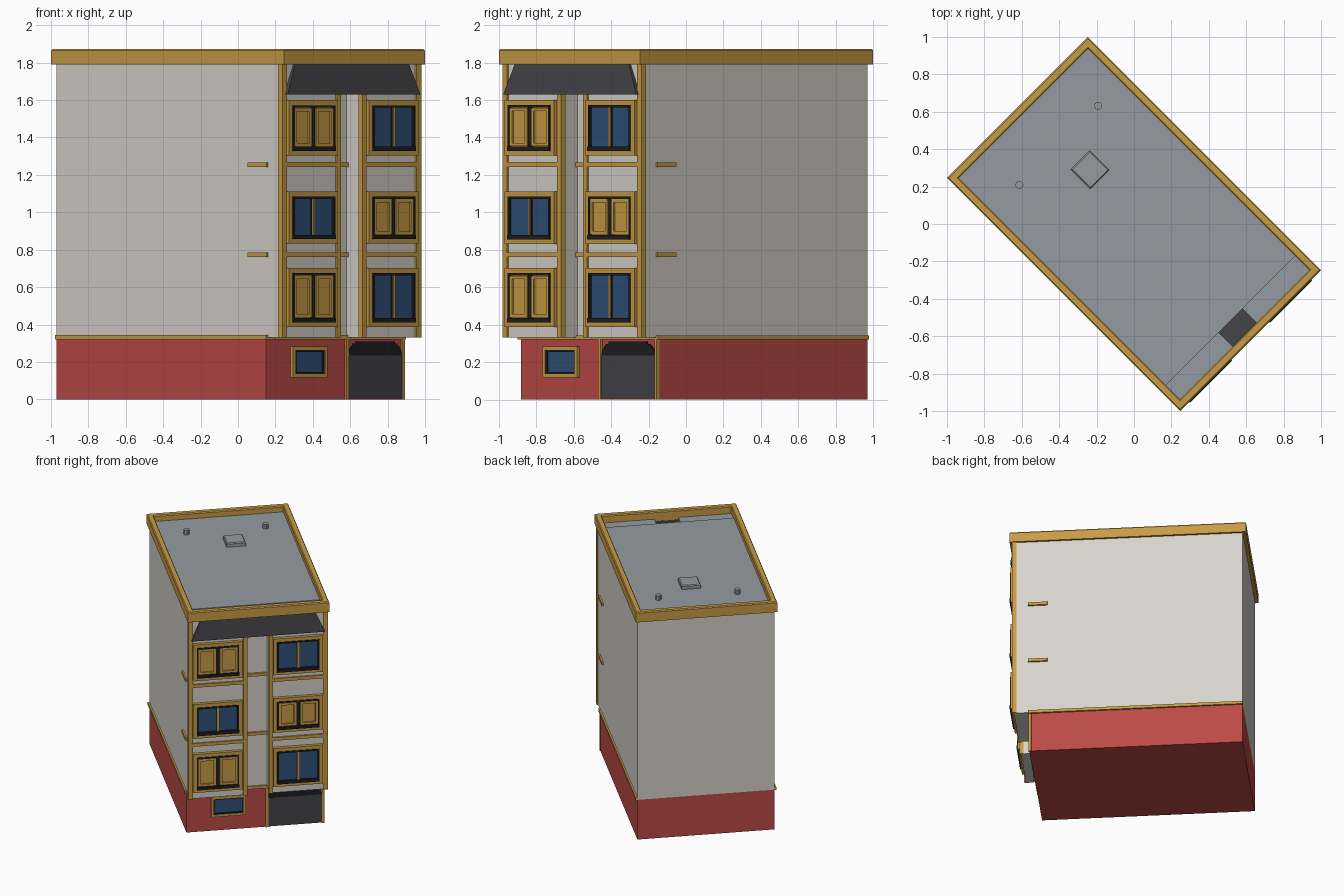
import bpy, bmesh, math
from mathutils import Matrix

if "Cube" in bpy.data.objects:
    bpy.data.objects.remove(bpy.data.objects["Cube"])

TURN = Matrix.Rotation(math.radians(45), 4, 'Z')   # building stands at 45 degrees


def material(name, r, g, b):
    m = bpy.data.materials.new(name)
    m.diffuse_color = (r, g, b, 1)
    m.use_nodes = True
    m.node_tree.nodes["Principled BSDF"].inputs["Base Color"].default_value = m.diffuse_color
    return m


WALL = material("pale_plaster", .68, .65, .60)
RED = material("red_base", .50, .068, .062)
GOLD = material("ochre_trim", .58, .33, .06)
ROOF = material("grey_roof", .30, .33, .36)
DARK = material("charcoal", .058, .058, .068)
BLACK = material("black_frame", .013, .013, .017)
BLUE = material("blue_glass", .028, .08, .19)


# Local axes: u along the facade, d towards the street, z up
def finish(name, bm, mat):
    bmesh.ops.recalc_face_normals(bm, faces=bm.faces)
    bm.transform(TURN)
    me = bpy.data.meshes.new(name)
    bm.to_mesh(me)
    bm.free()
    me.materials.append(mat)
    ob = bpy.data.objects.new(name, me)
    bpy.context.collection.objects.link(ob)
    return ob


def hexa(bm, low, high, z0, z1):
    """Solid between two rectangles (u0, u1, d0, d1) at z0 and z1."""
    rings = []
    for (u0, u1, d0, d1), z in ((low, z0), (high, z1)):
        rings.append([bm.verts.new((u, -d, z)) for u, d in
                      ((u0, d0), (u1, d0), (u1, d1), (u0, d1))])
    a, b = rings
    bm.faces.new(a[::-1])
    bm.faces.new(b)
    for i in range(4):
        j = (i + 1) % 4
        bm.faces.new((a[i], a[j], b[j], b[i]))


def boxes(name, mat, *items):
    bm = bmesh.new()
    for u0, u1, d0, d1, z0, z1 in items:
        r = (u0, u1, d0, d1)
        hexa(bm, r, r, z0, z1)
    return finish(name, bm, mat)


def ring(u0, u1, d0, d1, z0, z1, t):
    """Four bars of an upright frame of width t."""
    return [(u0, u1, d0, d1, z0, z0 + t), (u0, u1, d0, d1, z1 - t, z1),
            (u0, u0 + t, d0, d1, z0 + t, z1 - t), (u1 - t, u1, d0, d1, z0 + t, z1 - t)]


A, FRONT, BACK, BAY = .517, .73, -.855, .85

# Main volumes
boxes("ground_floor", RED, (-A, A, BACK, FRONT, 0, .325))
boxes("upper_walls", WALL, (-A, A, BACK, FRONT, .325, 1.80))
boxes("main_roof", ROOF, (-.5, .5, -.85, FRONT, 1.79, 1.825))
for side, name in ((-1, "left"), (1, "right")):
    u0, u1 = sorted((side * .09, side * A))
    boxes(name + "_bay", WALL, (u0, u1, FRONT - .01, BAY, .33, 1.79))
    boxes(name + "_bay_roof", ROOF, (u0, u1, FRONT, BAY, 1.785, 1.812))

# Parapet ring with a small chamfer
OU, OD, T = .533, .881, .045
bm = bmesh.new()
loops = []
for o, z in ((0, 1.79), (0, 1.865), (.006, 1.873), (T - .006, 1.873), (T, 1.865), (T, 1.79)):
    u, d = OU - o, OD - o
    loops.append([bm.verts.new(p) for p in ((-u, -d, z), (u, -d, z), (u, d, z), (-u, d, z))])
for k in range(6):
    p, q = loops[k], loops[(k + 1) % 6]
    for i in range(4):
        j = (i + 1) % 4
        bm.faces.new((p[i], p[j], q[j], q[i]))
finish("parapet", bm, GOLD)

# Sloped dark canopy over the top windows, and its soffit across the recess
bm = bmesh.new()
hexa(bm, (-.502, .502, .835, .878), (-.43, .43, .835, .862), 1.63, 1.795)
finish("canopy", bm, DARK)
boxes("canopy_soffit", DARK, (-.09, .09, FRONT, .84, 1.63, 1.65))

# Horizontal bands
boxes("base_band", GOLD, (-.53, .53, BACK + .002, .742, .32, .343))
bands = []
for z in (.773, 1.255):
    bands.append((-.53, .53, .60, .745, z - .012, z + .012))
    for s in (-1, 1):
        u0, u1 = sorted((s * .09, s * A))
        bands.append((u0, u1, BAY - .01, .862, z - .013, z + .013))
boxes("floor_bands", GOLD, *bands)

# Vertical bay trims
trims = []
for s in (-1, 1):
    u0, u1 = sorted((s * .49, s * .526))
    trims.append((u0, u1, .83, .861, .33, 1.79))
    u0, u1 = sorted((s * .082, s * .112))
    trims.append((u0, u1, .83, .861, .33, 1.64))
boxes("bay_trims", GOLD, *trims)


# Two-leaf windows; odd positions have closed shutters
def window(name, u, z0, z1, shutters):
    boxes(name + "_frame", GOLD, *ring(u - .187, u + .187, BAY - .01, .877, z0, z1, .028))
    u0, u1, b0, b1 = u - .159, u + .159, z0 + .028, z1 - .028
    boxes(name + "_inner_frame", BLACK,
          *ring(u0, u1, BAY - .01, .883, b0, b1, .012),
          (u0, u1, BAY - .01, .888, b0 - .004, b0 + .020),
          (u - .013, u + .013, BAY - .01, .874, b0, b1))
    leaves, rims = [], []
    for s in (-1, 1):
        p, q = sorted((u + s * .012, u + s * .150))
        leaves.append((p, q, BAY - .01, .868, b0, b1))
        if shutters:
            rims += ring(p + .003, q - .003, .86, .880, b0 + .022, b1 - .014, .018)
    boxes(name + "_leaves", GOLD if shutters else BLUE, *leaves)
    if shutters:
        boxes(name + "_shutter_rims", GOLD, *rims)
    else:
        boxes(name + "_mullion", GOLD, (u - .007, u + .007, .86, .882, b0 + .02, b1 - .012))


for row, (z0, z1) in enumerate(((.388, .703), (.832, 1.112), (1.303, 1.6))):
    for col, u in enumerate((-.306, .300)):
        window("window_%d_%d" % (row, col), u, z0, z1, (row + col) % 2 == 0)

# Small ground floor window
boxes("low_window_frame", GOLD, *ring(-.333, -.073, .72, .750, .118, .282, .018))
boxes("low_window_inner_frame", BLACK, *ring(-.315, -.091, .72, .746, .136, .264, .01))
boxes("low_window_glass", BLUE, (-.31, -.096, .72, .738, .14, .26))

# Wide entrance with a stepped arch head and side posts
boxes("entrance_door", DARK, (.098, .503, .72, .736, .005, .24))
steps = []
for i in range(6):
    w = .198 * math.sqrt(1 - (i / 7.2) ** 2)
    steps.append((.3 - w, .3 + w, .72, .738 + .001 * i, .235 + i * .0125, .2475 + i * .0125))
boxes("entrance_arch", BLACK, *steps)
boxes("entrance_posts", GOLD, (.078, .098, .72, .742, 0, .325), (.503, .521, .72, .742, 0, .325))

# Roof hatch and vents
bm = bmesh.new()
hexa(bm, (-.033, .111, -.445, -.297), (-.033, .111, -.445, -.297), 1.82, 1.85)
hexa(bm, (-.033, .111, -.445, -.297), (-.026, .104, -.438, -.304), 1.85, 1.857)
finish("roof_hatch", bm, ROOF)
for name, u in (("left_vent", -.286), ("right_vent", .311)):
    bm = bmesh.new()
    bmesh.ops.create_cone(bm, cap_ends=True, segments=8, radius1=.022, radius2=.022, depth=.045,
                          matrix=Matrix.Translation((u, .582, 1.84)))
    finish(name, bm, ROOF)
